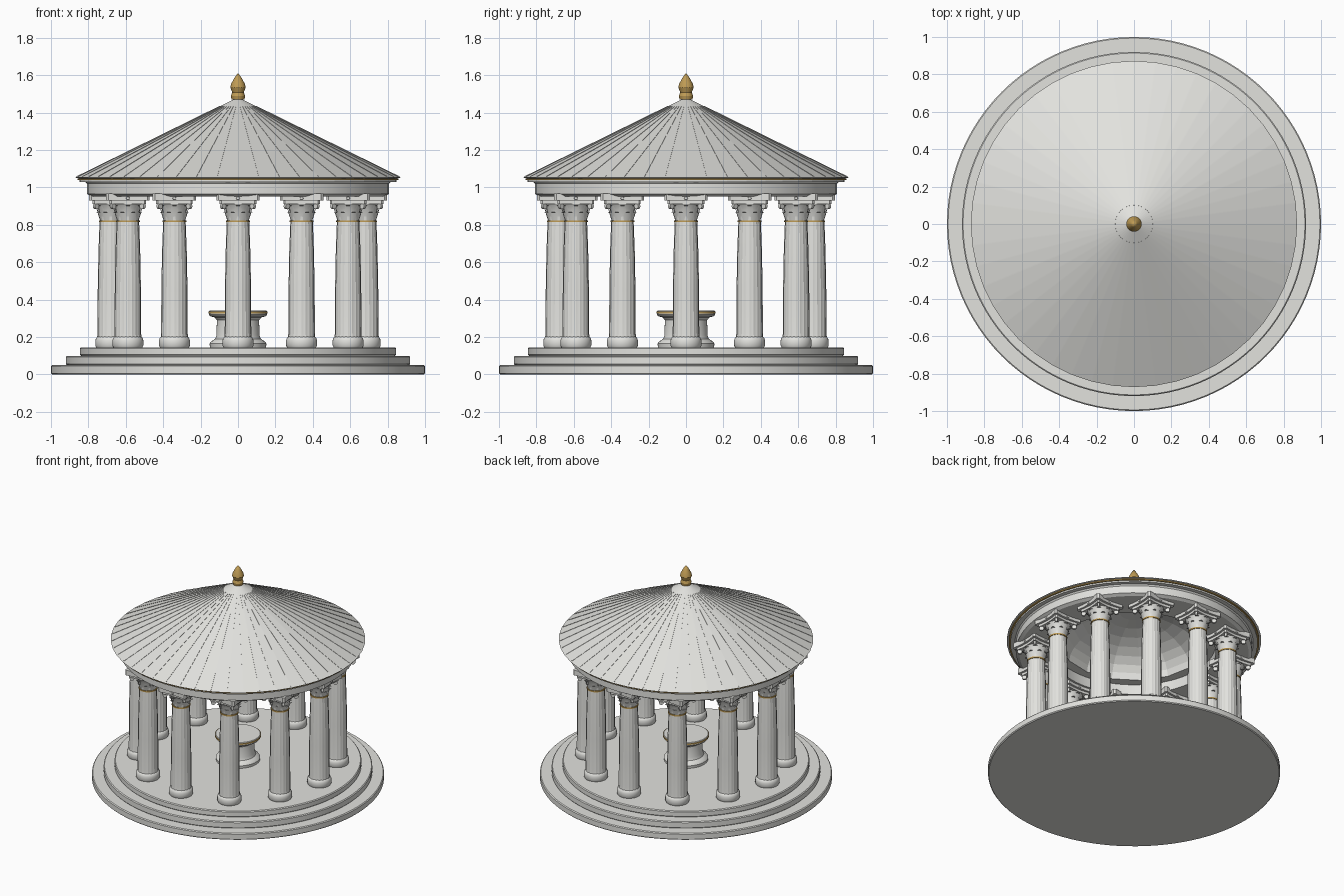
import bpy, bmesh
from math import sin, cos, pi, radians
from mathutils import Matrix, Vector

cube = bpy.data.objects.get("Cube")
if cube:
    bpy.data.objects.remove(cube, do_unlink=True)


def material(name, rgb):
    m = bpy.data.materials.new(name)
    m.use_nodes = True
    m.diffuse_color = (*rgb, 1)
    bsdf = m.node_tree.nodes["Principled BSDF"]
    bsdf.inputs["Base Color"].default_value = (*rgb, 1)
    bsdf.inputs["Roughness"].default_value = 0.6
    return m


marble = material("pale marble", (0.76, 0.76, 0.73))
gold = material("antique gold", (0.52, 0.33, 0.09))


def finish(bm, name, mat, sharp=30):
    """Turn a bmesh into a mesh, smooth except over sharp edges."""
    bmesh.ops.recalc_face_normals(bm, faces=bm.faces)
    for f in bm.faces:
        f.smooth = sharp > 0
    for e in bm.edges:
        e.smooth = len(e.link_faces) == 2 and e.calc_face_angle(0) < radians(sharp)
    me = bpy.data.meshes.new(name)
    bm.to_mesh(me)
    bm.free()
    me.materials.append(mat)
    return me


def place(me, name, loc=(0, 0, 0)):
    ob = bpy.data.objects.new(name, me)
    ob.location = loc
    bpy.context.collection.objects.link(ob)
    return ob


def lathe(name, profile, mat, segs=64, sharp=30, closed=False, flute=0):
    """Revolve (radius, height) points; flute sinks every other column."""
    bm = bmesh.new()
    rings = []
    for r, z in profile:
        if r == 0:
            rings.append([bm.verts.new((0, 0, z))] * segs)
            continue
        ring = []
        for i in range(segs):
            a = 2 * pi * i / segs
            rr = r * (1 - flute * (i % 2))
            ring.append(bm.verts.new((rr * sin(a), -rr * cos(a), z)))
        rings.append(ring)
    pairs = list(zip(rings, rings[1:]))
    if closed:
        pairs.append((rings[-1], rings[0]))
    for lo, hi in pairs:
        for i in range(segs):
            j = (i + 1) % segs
            quad = list(dict.fromkeys((lo[i], lo[j], hi[j], hi[i])))
            if len(quad) > 2:
                bm.faces.new(quad)
    return finish(bm, name, mat, sharp)


def drum(r, z0, z1, b=0.006):
    """Profile of a solid disc with softened rims."""
    return [(0, z0), (r - b, z0), (r, z0 + b), (r, z1 - b), (r - b, z1), (0, z1)]


def band(r0, r1, z0, z1):
    return [(r0, z0), (r1, z0), (r1, z1), (r0, z1)]


# Stepped platform
for name, r, z0, z1 in (("lower_step", 1.0, 0, 0.05),
                        ("middle_step", 0.92, 0.05, 0.10),
                        ("upper_step", 0.845, 0.10, 0.145)):
    place(lathe(name, drum(r, z0, z1), marble, 96), name)

# Column parts, shared by all twelve columns
base = lathe("column_base", [
    (0, 0.145), (0.078, 0.145), (0.083, 0.155), (0.083, 0.182), (0.078, 0.196),
    (0.07, 0.203), (0.068, 0.21), (0, 0.21)], marble, 32)
shaft = lathe("column_shaft", [
    (0, 0.20), (0.073, 0.20), (0.071, 0.22), (0.07, 0.45), (0.066, 0.66),
    (0.06, 0.82), (0, 0.82)], marble, 40, 30, flute=0.03)
collar = lathe("column_collar", band(0.05, 0.064, 0.814, 0.824), gold, 24, closed=True)


def leaf(bm, path, angle):
    """One ridged leaf from (radius, height, half width) steps."""
    rot = Matrix.Rotation(angle, 4, 'Z')
    rows = [[bm.verts.new(rot @ Vector((r - 0.004 * abs(s), s * w, z))) for s in (-1, 0, 1)]
            for r, z, w in path]
    faces = [bm.faces.new((a[k], a[k + 1], b[k + 1], b[k]))
             for a, b in zip(rows, rows[1:]) for k in (0, 1)]
    bmesh.ops.solidify(bm, geom=faces, thickness=0.004)


def make_leaves():
    bm = bmesh.new()
    low = [(0.060, 0.824, 0.015), (0.067, 0.848, 0.02), (0.074, 0.866, 0.016), (0.086, 0.868, 0.006)]
    high = [(0.064, 0.845, 0.014), (0.074, 0.88, 0.019), (0.084, 0.9, 0.016), (0.1, 0.904, 0.006)]
    for i in range(8):
        leaf(bm, low, i * pi / 4 + pi / 8)
        leaf(bm, high, i * pi / 4)
    # Corner scrolls
    for i in range(4):
        m = (Matrix.Rotation(pi / 4 + i * pi / 2, 4, 'Z') @ Matrix.Translation((0.112, 0, 0.9))
             @ Matrix.Rotation(pi / 2, 4, 'X'))
        bmesh.ops.create_cone(bm, cap_ends=True, segments=12, radius1=0.016, radius2=0.016,
                              depth=0.016, matrix=m)
    return finish(bm, "capital_leaves", marble)


def make_abacus():
    bm = bmesh.new()
    for half, z0, z1 in ((0.098, 0.912, 0.935), (0.116, 0.93, 0.968)):
        # Square slab with slightly hollow sides and clipped corners
        pts = []
        for i in range(4):
            for u, v in ((-0.9, 1), (-0.5, 0.93), (0, 0.9), (0.5, 0.93), (0.9, 1)):
                pts.append(Matrix.Rotation(i * pi / 2, 3, 'Z') @ Vector((v * half, u * half, z0)))
        face = bm.faces.new([bm.verts.new(p) for p in pts])
        out = bmesh.ops.extrude_face_region(bm, geom=[face])["geom"]
        top = [g for g in out if isinstance(g, bmesh.types.BMVert)]
        bmesh.ops.translate(bm, verts=top, vec=(0, 0, z1 - z0))
    # Flower boss on each side
    for i in range(4):
        m = (Matrix.Rotation(i * pi / 2, 4, 'Z') @ Matrix.Translation((0.104, 0, 0.942))
             @ Matrix.Rotation(pi / 2, 4, 'Y'))
        bmesh.ops.create_cone(bm, cap_ends=True, segments=10, radius1=0.012, radius2=0.008,
                              depth=0.014, matrix=m)
    return finish(bm, "abacus", marble)


bell = lathe("capital_bell", [
    (0, 0.815), (0.058, 0.815), (0.06, 0.85), (0.068, 0.885), (0.088, 0.915), (0, 0.915)],
    marble, 24)
leaves = make_leaves()
abacus = make_abacus()

# Ring of twelve columns
for i in range(12):
    a = i * pi / 6
    spot = (0.68 * sin(a), -0.68 * cos(a), 0)
    for me in (base, shaft, collar, bell, leaves, abacus):
        place(me, f"{me.name}_{i + 1}", spot)

# Ring beam over the columns
place(lathe("entablature", [
    (0.56, 0.952), (0.785, 0.952), (0.795, 0.958), (0.808, 0.965), (0.808, 1.02),
    (0.82, 1.034), (0.56, 1.034)], marble, 96, closed=True), "entablature")

# Conical roof with a projecting eave
roof = [(0, 1.482), (0.872, 1.053), (0.848, 1.048), (0.848, 1.03), (0.79, 1.03), (0, 1.43)]
place(lathe("roof", roof, marble, 48, 0), "roof")
place(lathe("eave_trim", band(0.84, 0.858, 1.041, 1.049), gold, 96, closed=True), "eave_trim")


def make_ribs():
    """Thin seams along the facet edges of the roof."""
    bm = bmesh.new()
    a, b = Vector((0.1, 0, 1.4328)), Vector((0.862, 0, 1.0579))
    slope = Matrix.Rotation((a - b).to_2d().length and 0.4573, 4, 'Y')
    for i in range(48):
        m = (Matrix.Rotation(i * pi / 24 + pi / 2, 4, 'Z') @ Matrix.Translation((a + b) / 2)
             @ slope @ Matrix.Diagonal(((b - a).length, 0.005, 0.004, 1)))
        bmesh.ops.create_cube(bm, size=1, matrix=m)
    return finish(bm, "roof_ribs", marble, 0)


place(make_ribs(), "roof_ribs")

# Domed ceiling inside the roof
steps = [k * pi / 16 for k in range(9)]
inner = [(0.5 * cos(t) if k < 8 else 0, 1.026 + 0.25 * sin(t)) for k, t in enumerate(steps)]
outer = [(r + 0.012 if r else 0, z + 0.012) for r, z in reversed(inner)]
place(lathe("ceiling_dome", [(0.6, 1.026)] + inner + outer + [(0.6, 1.038)],
            marble, 16, 0, closed=True), "ceiling_dome")

# Roof finial
place(lathe("finial", [
    (0, 1.465), (0.034, 1.47), (0.038, 1.488), (0.031, 1.508), (0.041, 1.535),
    (0.036, 1.555), (0.018, 1.588), (0, 1.612)], gold, 20), "finial")

# Altar in the middle
place(lathe("altar", [
    (0, 0.145), (0.15, 0.145), (0.152, 0.165), (0.142, 0.178), (0.122, 0.19), (0.115, 0.21),
    (0.113, 0.29), (0.125, 0.305), (0.15, 0.312), (0.156, 0.32), (0.156, 0.338),
    (0.152, 0.342), (0, 0.342)], marble, 48), "altar")
place(lathe("altar_trim", band(0.15, 0.159, 0.327, 0.337), gold, 48, closed=True), "altar_trim")
